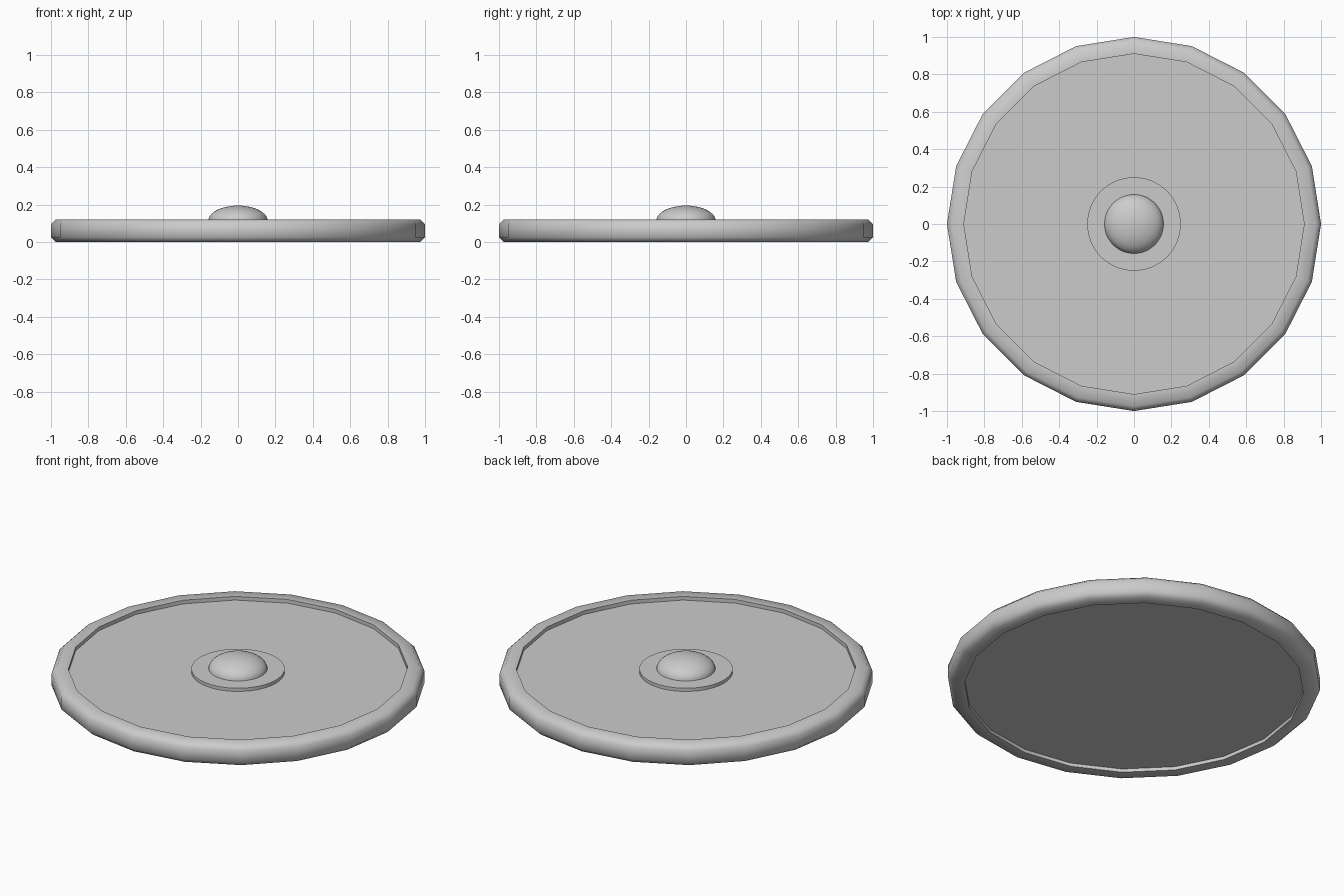
import bpy, bmesh
from math import sin, cos, tau, radians

if "Cube" in bpy.data.objects:
    bpy.data.objects.remove(bpy.data.objects["Cube"])


def lathe(name, profile, sides, closed=False):
    """Spin an (r, z) profile about z; r = 0 points become single poles."""
    bm = bmesh.new()
    rings = []
    for r, z in profile:
        if r == 0:
            rings.append([bm.verts.new((0, 0, z))] * sides)
        else:
            rings.append([bm.verts.new((r * cos(tau * i / sides), r * sin(tau * i / sides), z))
                          for i in range(sides)])
    pairs = list(zip(rings, rings[1:]))
    if closed:
        pairs.append((rings[-1], rings[0]))
    for a, b in pairs:
        for i in range(sides):
            j = (i + 1) % sides
            bm.faces.new(list(dict.fromkeys((a[i], a[j], b[j], b[i]))))
    bmesh.ops.recalc_face_normals(bm, faces=bm.faces)
    mesh = bpy.data.meshes.new(name)
    bm.to_mesh(mesh)
    bm.free()
    ob = bpy.data.objects.new(name, mesh)
    bpy.context.collection.objects.link(ob)
    bpy.ops.object.select_all(action='DESELECT')
    ob.select_set(True)
    bpy.context.view_layer.objects.active = ob
    bpy.ops.object.shade_smooth_by_angle(angle=radians(50))
    return ob


# Twenty-sided chamfered rim
lathe("rim", [(0.91, 0), (0.975, 0), (1, 0.025), (1, 0.095), (0.975, 0.12), (0.91, 0.12)],
      20, closed=True)

# Recessed plate filling the rim
lathe("plate", [(0, 0.02), (0.92, 0.02), (0.92, 0.098), (0, 0.098)], 20)

# Round centre disc
lathe("boss_disc", [(0, 0.09), (0.25, 0.09), (0.25, 0.117), (0, 0.117)], 64)

# Smooth dome on the disc
steps = 10
dome = [(0.158 * cos(tau / 4 * i / steps), 0.115 + 0.08 * sin(tau / 4 * i / steps))
        for i in range(steps)] + [(0, 0.195)]
lathe("boss_dome", dome, 48)
